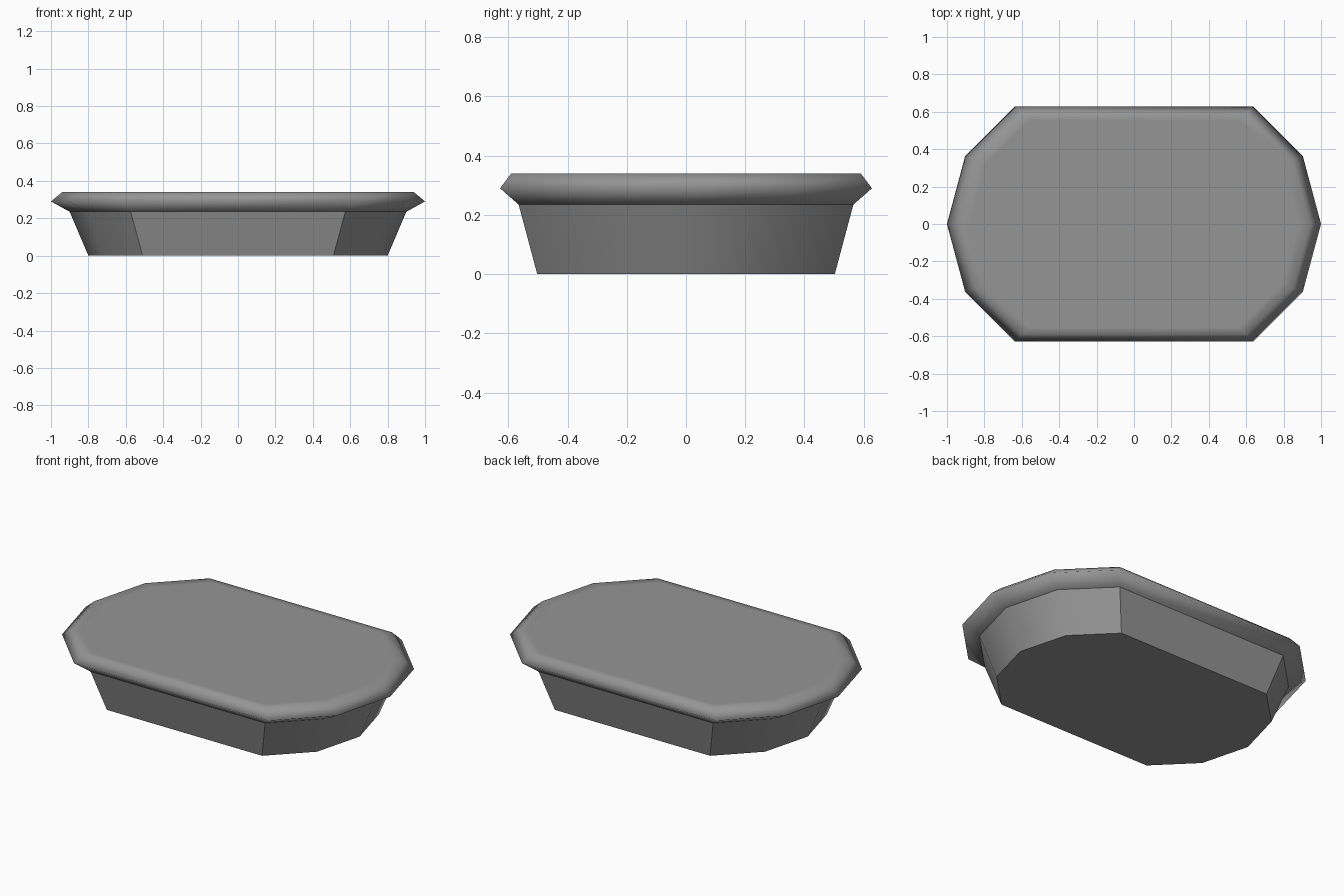
import bpy, bmesh, math

cube = bpy.data.objects.get("Cube")
if cube:
    bpy.data.objects.remove(cube, do_unlink=True)

grey = bpy.data.materials.new("mid_grey")
grey.use_nodes = True
colour = (0.3, 0.3, 0.3, 1)
grey.diffuse_color = colour
grey.node_tree.nodes["Principled BSDF"].inputs["Base Color"].default_value = colour

RADIUS, OFFSET = 0.725, 0.275


def outline(scale):
    """Oval with rounded ends in 30 degree steps, counterclockwise."""
    points = []
    for side, start in ((1, -60), (-1, 120)):
        for i in range(5):
            a = math.radians(start + 30 * i)
            points.append((scale * (side * OFFSET + RADIUS * math.cos(a)),
                           scale * RADIUS * math.sin(a)))
    return points


def loft(name, levels, cap_bottom, cap_top, smooth_angle):
    """Stack of scaled outlines, given as (scale, height) pairs."""
    bm = bmesh.new()
    rings = [[bm.verts.new((x, y, z)) for x, y in outline(s)] for s, z in levels]
    for low, high in zip(rings, rings[1:]):
        for i in range(len(low)):
            j = (i + 1) % len(low)
            bm.faces.new((low[i], low[j], high[j], high[i]))
    if cap_bottom:
        bm.faces.new(rings[0][::-1])
    if cap_top:
        bm.faces.new(rings[-1])
    mesh = bpy.data.meshes.new(name)
    bm.to_mesh(mesh)
    bm.free()
    mesh.materials.append(grey)
    obj = bpy.data.objects.new(name, mesh)
    bpy.context.collection.objects.link(obj)
    bpy.ops.object.select_all(action="DESELECT")
    obj.select_set(True)
    bpy.context.view_layer.objects.active = obj
    bpy.ops.object.shade_smooth_by_angle(angle=math.radians(smooth_angle))
    return obj


# Tapered body with a sharp bottom edge
loft("tapered_body", [(0.8, 0), (0.9, 0.235)], True, False, 40)

# Softly shaded overhanging rim and flat top
loft("rim_and_top", [(0.9, 0.235), (1, 0.29), (0.94, 0.34), (0.88, 0.34)],
     False, True, 150)
